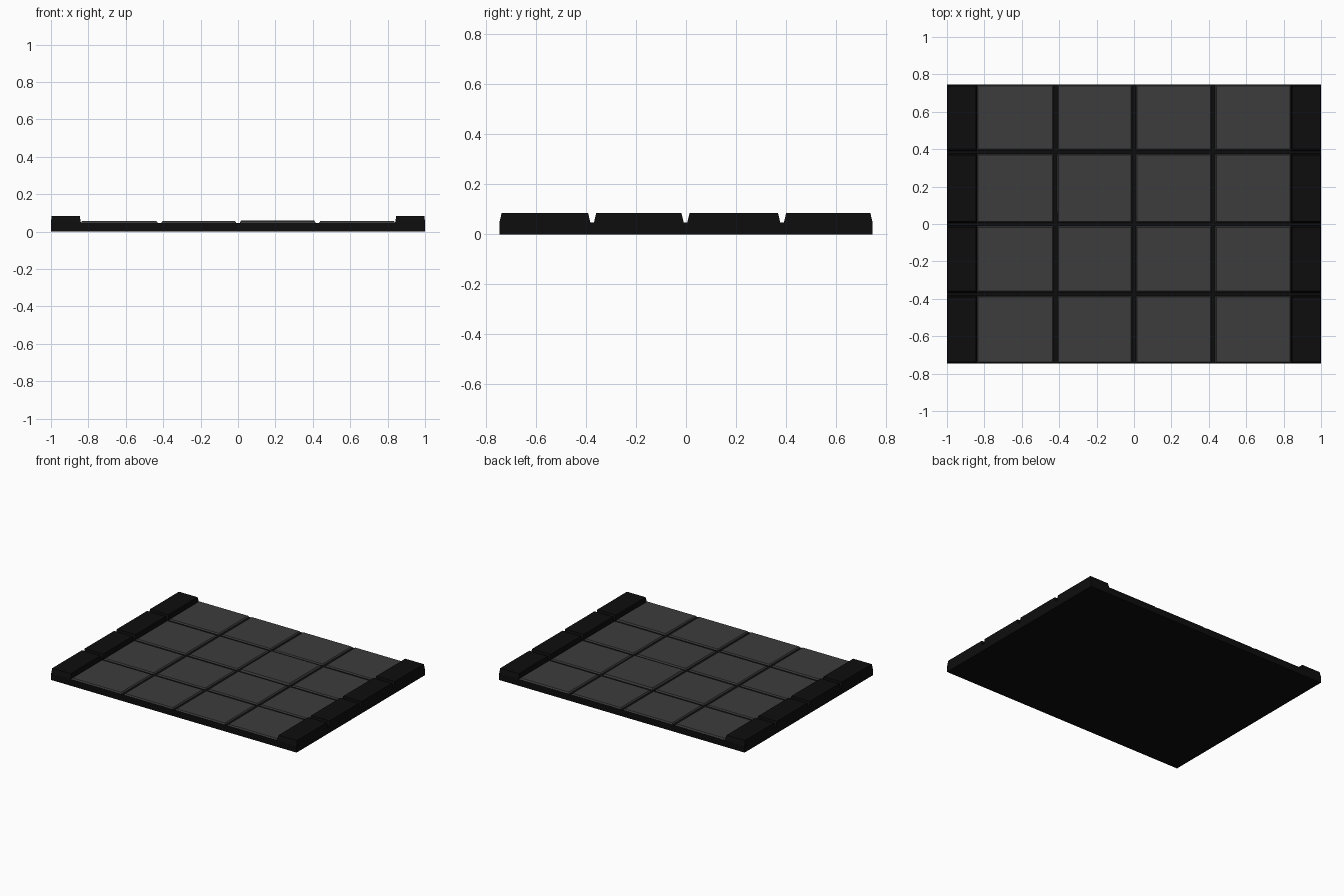
import bpy, bmesh

if "Cube" in bpy.data.objects:
    bpy.data.objects.remove(bpy.data.objects["Cube"])


def material(name, v):
    m = bpy.data.materials.new(name)
    m.diffuse_color = (v, v, v, 1)
    m.use_nodes = True
    m.node_tree.nodes["Principled BSDF"].inputs["Base Color"].default_value = m.diffuse_color
    return m


BLACK = material("black_stone", 0.004)
GREY = material("grey_stone", 0.045)


def block(name, x, y, z, mat, inset=(0, 0, 0, 0), lift=0.0):
    """Box over the x, y, z ranges; top is drawn in by (x0, x1, y0, y1), far end lifted."""
    bm = bmesh.new()
    bmesh.ops.create_cube(bm, size=1)
    for v in bm.verts:
        i, j, k = (int(c > 0) for c in v.co)
        v.co = (x[i], y[j], z[k])
        if k:
            v.co.x += (inset[0], -inset[1])[i]
            v.co.y += (inset[2], -inset[3])[j]
            v.co.z += lift * j
    me = bpy.data.meshes.new(name)
    bm.to_mesh(me)
    bm.free()
    me.materials.append(mat)
    ob = bpy.data.objects.new(name, me)
    bpy.context.collection.objects.link(ob)
    return ob


# Base slab
BASE = 0.047
block("base_slab", (-1, 1), (-0.746, 0.746), (0, BASE), BLACK)

# Grid lines between the slabs
xs = [-0.842, -0.42, 0.0, 0.424, 0.842]
ys = [-0.746, -0.375, -0.002, 0.384, 0.746]
G = 0.007

for r in range(4):
    y = (ys[r] + (G if r else 0), ys[r + 1] - (G if r < 3 else 0))

    # Floor tiles with chamfered rims
    for c in range(4):
        x = (xs[c] + G * (c > 0), xs[c + 1] - G * (c < 3))
        top = 0.060 if (r, c) == (2, 2) else 0.056
        block(f"floor_tile_{r}_{c}", x, y, (BASE - 0.004, top), GREY,
              (0.009,) * 4, 0.001 if (r + c) % 3 == 0 else 0)

    # Raised kerb stones along both sides
    for side, x in (("left", (-1, -0.84)), ("right", (0.84, 1))):
        inset = (0.003, 0.006) if side == "left" else (0.006, 0.003)
        block(f"kerb_{side}_{r}", x, y, (BASE - 0.001, 0.084), BLACK,
              inset + (0.009, 0.009))
